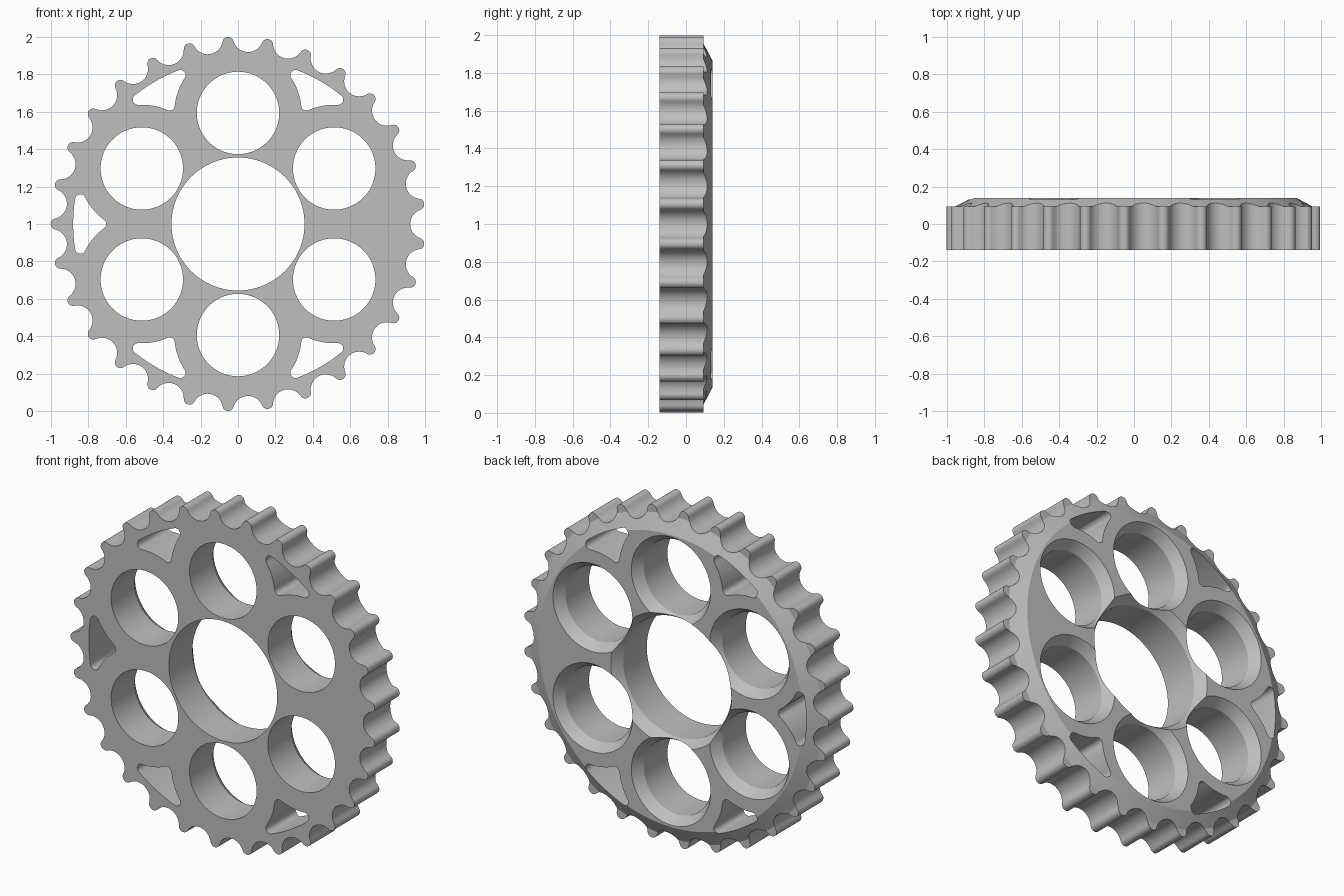
import bpy, bmesh, math
from math import pi, cos, sin
from mathutils import Vector

cube = bpy.data.objects.get("Cube")
if cube:
    bpy.data.objects.remove(cube)

TEETH = 29
HALF = 0.14          # half thickness
HOLE_R = 0.593       # distance of the lightening holes from the axle


def polar(r, a, centre=(0, 0)):
    return (centre[0] + r * cos(a), centre[1] + r * sin(a))


def arc(centre, r, a0, a1, n, ends=True):
    steps = range(n + 1) if ends else range(1, n)
    return [polar(r, a0 + (a1 - a0) * i / n, centre) for i in steps]


def turn(points, a):
    return [(x * cos(a) - z * sin(a), x * sin(a) + z * cos(a)) for x, z in points]


def loft(name, sections):
    """Solid through equal-length outlines, each given as (outline, y)."""
    bm = bmesh.new()
    rings = [[bm.verts.new((x, y, z + 1)) for x, z in pts] for pts, y in sections]
    n = len(rings[0])
    for lower, upper in zip(rings, rings[1:]):
        for i in range(n):
            j = (i + 1) % n
            bm.faces.new((lower[i], lower[j], upper[j], upper[i]))
    bm.faces.new(rings[0])
    bm.faces.new(rings[-1])
    bmesh.ops.recalc_face_normals(bm, faces=bm.faces)
    mesh = bpy.data.meshes.new(name)
    bm.to_mesh(mesh)
    bm.free()
    obj = bpy.data.objects.new(name, mesh)
    bpy.context.collection.objects.link(obj)
    return obj


def lathe(name, profile, centre=(0, 0), n=96):
    circle = lambda r: [polar(r, 2 * pi * i / n, centre) for i in range(n)]
    return loft(name, [(circle(r), y) for r, y in profile])


def bored_hole(name, r, centre=(0, 0), n=96):
    """Through hole with a countersink on the back."""
    return lathe(name, [(r, -0.3), (r, HALF - 0.06), (r + 0.06, HALF + 0.03)], centre, n)


# Toothed outline: round roller seats blending into rounded tips
half_pitch = pi / TEETH
tip_r = 0.03
seat = Vector((1, 0))
tip = Vector(polar(0.97, half_pitch))
gap = tip - seat
phi = math.atan2(gap.y, gap.x)
tooth = arc(seat, gap.length - tip_r, 2 * pi - phi, phi, 14)
tooth += arc(tip, tip_r, phi - pi, 2 * half_pitch - phi + pi, 10, ends=False)
outline = [p for k in range(TEETH) for p in turn(tooth, 2 * half_pitch * k)]
sprocket = loft("sprocket", [(outline, -HALF), (outline, HALF)])

# Turned envelope: bevelled shoulder on the back
envelope = lathe("envelope", [(1.2, -0.3), (1.2, 0.093), (0.955, 0.093),
                              (0.865, HALF), (0.807, 0.17)], n=128)

# Axle bore and six lightening holes
cutters = [bored_hole("axle_bore", 0.355, n=128)]
for k in range(6):
    cutters.append(bored_hole("round_hole", 0.22, polar(HOLE_R, pi / 6 + k * pi / 3)))

# Rounded triangular window: rim arc plus two arcs concentric with the round holes
rim, web, fillet = 0.88, 0.34, 0.028
hole = Vector(polar(HOLE_R, pi / 6))
c_r, c_d = rim - fillet, web + fillet
c_a = pi / 6 - math.acos((c_r ** 2 + HOLE_R ** 2 - c_d ** 2) / (2 * c_r * HOLE_R))
corner = Vector(polar(c_r, c_a))
point = Vector((hole.x + math.sqrt(c_d ** 2 - hole.y ** 2), 0))
to_corner, to_point = corner - hole, point - hole
a_corner = math.atan2(to_corner.y, to_corner.x)
a_point = math.atan2(to_point.y, to_point.x)
upper = arc((0, 0), rim, 0, c_a, 6)
upper += arc(corner, fillet, c_a, a_corner + pi, 10, ends=False)
upper += arc(hole, web, a_corner, a_point, 12)
upper += arc(point, fillet, a_point + pi, pi, 6)[1:]
lower = [(x, -z) for x, z in reversed(upper[1:-1])]
for k in range(1, 6):
    window = turn(upper + lower, k * pi / 3)
    cutters.append(loft("window", [(window, -0.3), (window, 0.3)]))

# Cut the body and drop the helpers
for operation, tool in [("INTERSECT", envelope)] + [("DIFFERENCE", c) for c in cutters]:
    tool.hide_render = True
    mod = sprocket.modifiers.new(tool.name, "BOOLEAN")
    mod.operation, mod.object, mod.solver = operation, tool, "EXACT"
depsgraph = bpy.context.evaluated_depsgraph_get()
mesh = bpy.data.meshes.new_from_object(sprocket.evaluated_get(depsgraph))
sprocket.modifiers.clear()
sprocket.data = mesh
for tool in [envelope] + cutters:
    bpy.data.objects.remove(tool)

# Plain grey metal
colour = (0.52, 0.52, 0.52, 1)
mat = bpy.data.materials.new("grey_metal")
mat.use_nodes = True
mat.diffuse_color = colour
mat.node_tree.nodes["Principled BSDF"].inputs["Base Color"].default_value = colour
mesh.materials.clear()
mesh.materials.append(mat)

bpy.ops.object.select_all(action="DESELECT")
sprocket.select_set(True)
bpy.context.view_layer.objects.active = sprocket
bpy.ops.object.shade_smooth_by_angle(angle=math.radians(25))
